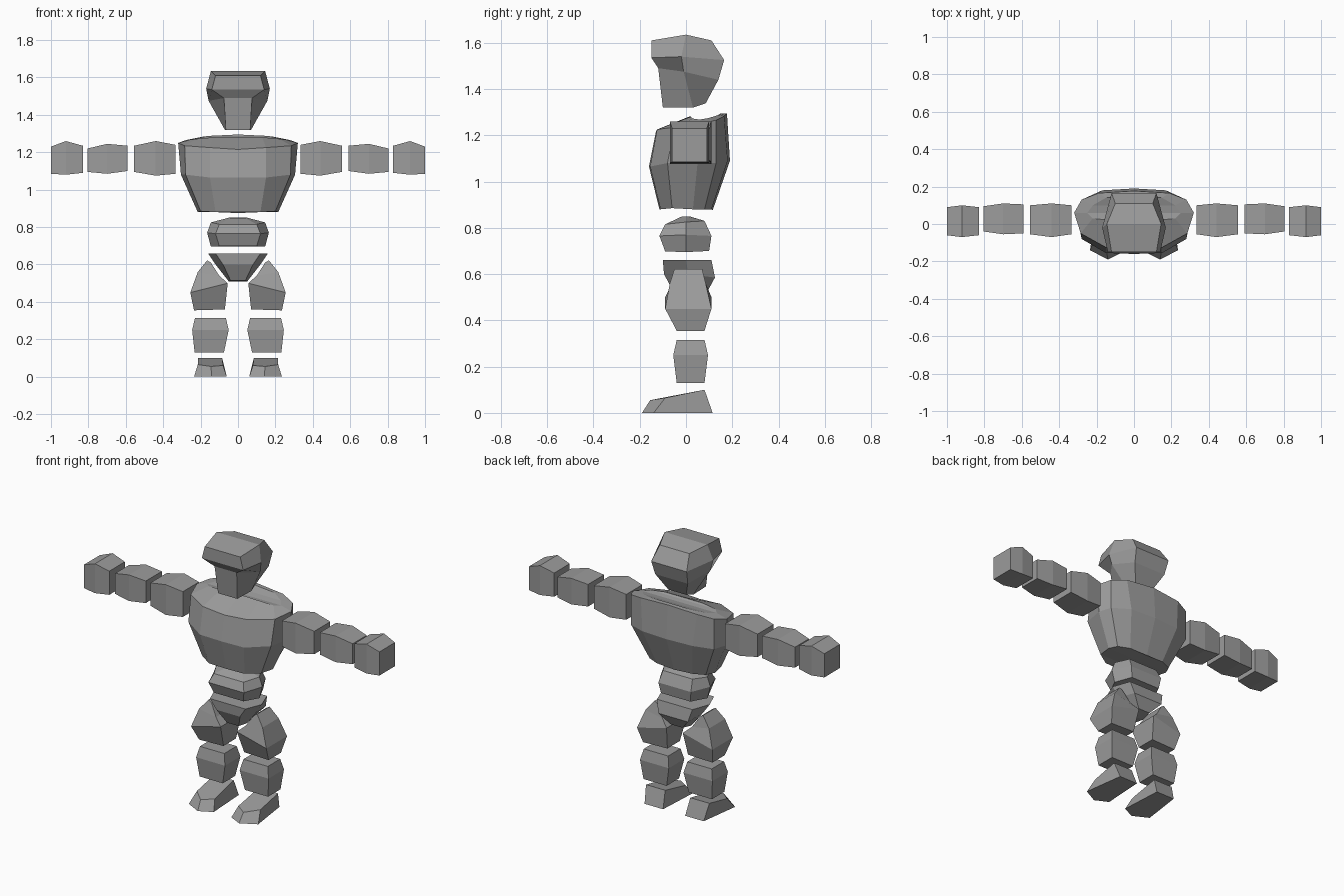
import bpy, bmesh

if "Cube" in bpy.data.objects:
    bpy.data.objects.remove(bpy.data.objects["Cube"])

grey = bpy.data.materials.new("stone_grey")
grey.diffuse_color = (0.33, 0.33, 0.33, 1)
grey.use_nodes = True
grey.node_tree.nodes["Principled BSDF"].inputs["Base Color"].default_value = grey.diffuse_color


def make(name, bm):
    """Clean up the mesh and put it in the scene, flat shaded."""
    bmesh.ops.remove_doubles(bm, verts=bm.verts, dist=0.0005)
    bmesh.ops.recalc_face_normals(bm, faces=bm.faces)
    mesh = bpy.data.meshes.new(name)
    bm.to_mesh(mesh)
    bm.free()
    mesh.materials.append(grey)
    bpy.context.collection.objects.link(bpy.data.objects.new(name, mesh))


def face(bm, verts):
    """Add a face, skipping corners that coincide on the centre line."""
    keep = []
    for v in verts:
        if all((v.co - k.co).length > 0.0005 for k in keep):
            keep.append(v)
    if len(keep) > 2:
        bm.faces.new(keep)


def symmetric(name, rings):
    """Loft half rings (front to back, x >= 0), mirrored, with strip caps."""
    bm = bmesh.new()
    right = [[bm.verts.new(p) for p in r] for r in rings]
    left = [[bm.verts.new((-x, y, z)) for x, y, z in r] for r in rings]
    for side in (right, left):
        for a, b in zip(side, side[1:]):
            for i in range(len(a) - 1):
                face(bm, [a[i], a[i + 1], b[i + 1], b[i]])
    for k in range(len(rings) - 1):
        for i in (0, -1):
            face(bm, [right[k][i], right[k + 1][i], left[k + 1][i], left[k][i]])
    for k in (0, -1):
        for i in range(len(rings[0]) - 1):
            face(bm, [right[k][i], right[k][i + 1], left[k][i + 1], left[k][i]])
    make(name, bm)


def limb_pair(name, rings):
    """Loft full rings, closed at both ends, once for each side of the body."""
    for side, s in (("right", 1), ("left", -1)):
        bm = bmesh.new()
        vs = [[bm.verts.new((s * x, y, z)) for x, y, z in r] for r in rings]
        n = len(rings[0])
        for a, b in zip(vs, vs[1:]):
            for i in range(n):
                bm.faces.new([a[i], a[(i + 1) % n], b[(i + 1) % n], b[i]])
        bm.faces.new(vs[0])
        bm.faces.new(vs[-1])
        make(f"{side}_{name}", bm)


def arm_ring(x, y0, y1, z0, z1):
    return [(x, y0, z0), (x, y1, z0), (x, y1, z1), (x, y0, z1)]


def leg_ring(x0, x1, y0, y1, z0, z1):
    """Four corners; z0 is the inner height and z1 the outer height."""
    return [(x0, y0, z0), (x1, y0, z1), (x1, y1, z1), (x0, y1, z0)]


# Head with visor brow and narrow chin
symmetric("head", [
    [(.12, -.15, 1.61), (.145, 0, 1.635), (.10, .11, 1.61)],
    [(.14, -.15, 1.535), (.17, -.02, 1.54), (.12, .165, 1.525)],
    [(.075, -.12, 1.49), (.157, -.01, 1.475), (.11, .14, 1.44)],
    [(.065, -.10, 1.32), (.07, .03, 1.32), (.06, .085, 1.338)]])

# Broad chest
symmetric("chest", [
    [(0, .02, 1.283), (.13, .02, 1.28), (.22, .03, 1.272), (.25, .06, 1.268),
     (.22, .10, 1.275), (.15, .14, 1.288), (0, .15, 1.295)],
    [(0, -.13, 1.215), (.15, -.125, 1.225), (.285, -.05, 1.235), (.32, .06, 1.25),
     (.28, .13, 1.265), (.19, .165, 1.283), (0, .177, 1.295)],
    [(0, -.16, 1.065), (.15, -.155, 1.065), (.28, -.08, 1.08), (.305, .05, 1.08),
     (.28, .13, 1.08), (.17, .18, 1.09), (0, .19, 1.09)],
    [(0, -.115, .88), (.12, -.11, .88), (.20, -.06, .885), (.215, .03, .88),
     (.19, .08, .88), (.12, .11, .88), (0, .115, .875)]])

# Waist and pelvis
symmetric("waist", [
    [(.04, -.02, .848), (.05, 0, .85), (.04, .02, .848)],
    [(.10, -.09, .815), (.145, 0, .825), (.10, .08, .83)],
    [(.12, -.115, .765), (.165, 0, .77), (.11, .11, .765)],
    [(.10, -.09, .698), (.145, 0, .695), (.10, .10, .70)]])
symmetric("pelvis", [
    [(.12, -.10, .66), (.16, 0, .66), (.12, .11, .66)],
    [(.08, -.095, .60), (.12, .01, .60), (.10, .125, .585)],
    [(.04, -.05, .515), (.05, .02, .51), (.04, .09, .52)]])

# Arms
limb_pair("upper_arm", [arm_ring(.335, -.055, .10, 1.085, 1.24),
                        arm_ring(.44, -.07, .11, 1.075, 1.26),
                        arm_ring(.555, -.055, .10, 1.095, 1.235)])
limb_pair("forearm", [arm_ring(.59, -.05, .105, 1.10, 1.235),
                      arm_ring(.70, -.055, .11, 1.085, 1.245),
                      arm_ring(.805, -.04, .095, 1.095, 1.22)])
limb_pair("hand", [arm_ring(.83, -.06, .09, 1.09, 1.235),
                   arm_ring(.92, -.07, .10, 1.08, 1.26),
                   arm_ring(1.0, -.06, .09, 1.085, 1.23)])

# Legs
limb_pair("thigh", [leg_ring(.145, .165, -.05, .07, .61, .622),
                    leg_ring(.10, .215, -.07, .085, .54, .56),
                    leg_ring(.055, .255, -.09, .11, .50, .45),
                    leg_ring(.07, .235, -.04, .08, .36, .355)])
limb_pair("shin", [leg_ring(.065, .23, -.04, .08, .315, .315),
                   leg_ring(.05, .245, -.055, .095, .25, .25),
                   leg_ring(.075, .232, -.04, .08, .13, .13)])

# Feet with pointed toes
limb_pair("foot", [
    [(.075, .115, 0), (.20, .115, 0), (.235, -.14, 0), (.14, -.19, 0), (.06, -.15, 0)],
    [(.085, .08, .10), (.215, .08, .10), (.215, -.09, .065), (.145, -.155, .055),
     (.08, -.11, .06)]])
